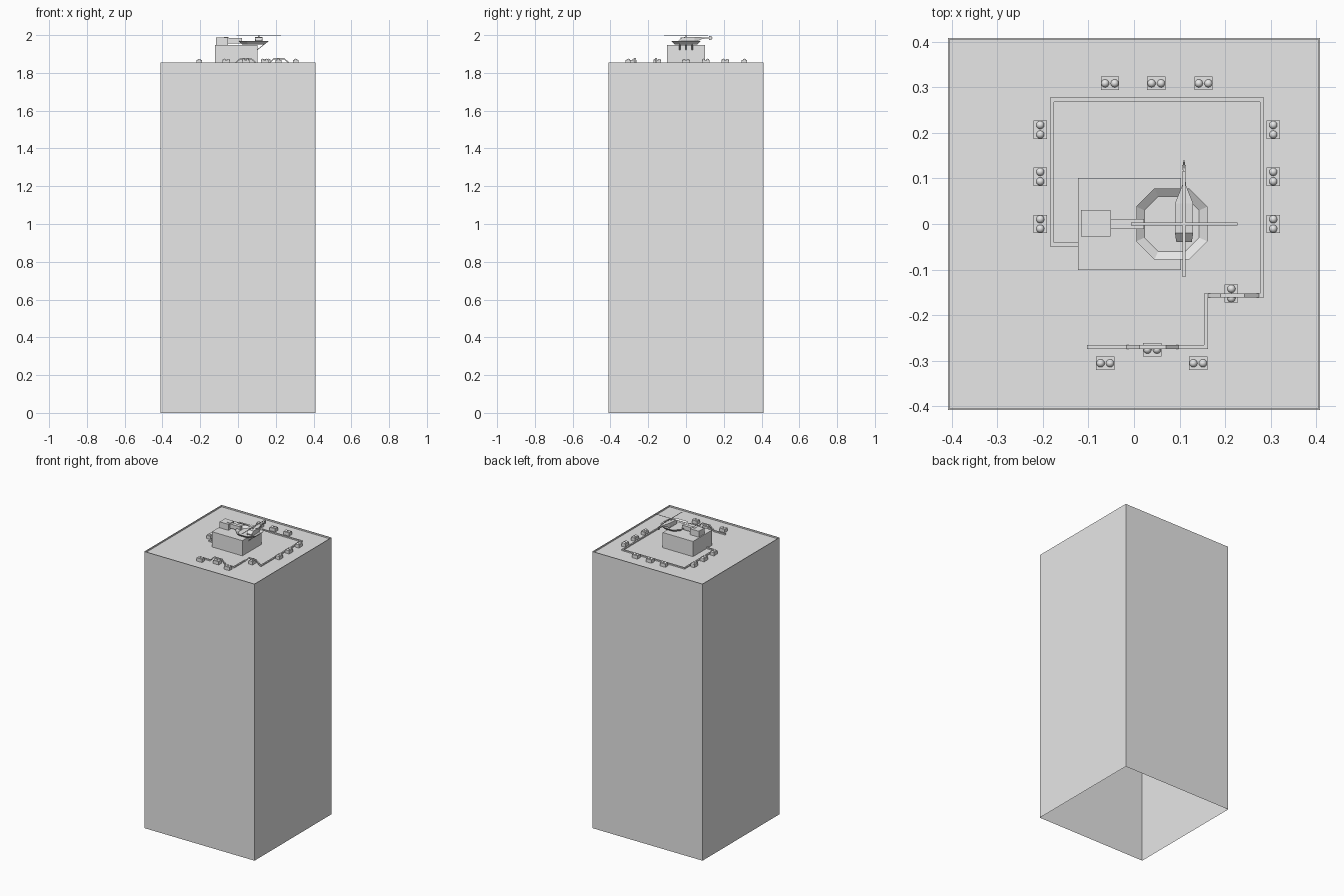
import bpy, bmesh, math
from mathutils import Vector

if "Cube" in bpy.data.objects:
    bpy.data.objects.remove(bpy.data.objects["Cube"], do_unlink=True)

grey = bpy.data.materials.new("plain grey")
grey.use_nodes = True
grey.diffuse_color = (0.8, 0.8, 0.8, 1)
grey.node_tree.nodes["Principled BSDF"].inputs["Base Color"].default_value = (0.8, 0.8, 0.8, 1)


def finish(name, bm, recalc=True):
    if recalc:
        bmesh.ops.recalc_face_normals(bm, faces=bm.faces)
    mesh = bpy.data.meshes.new(name)
    bm.to_mesh(mesh)
    bm.free()
    mesh.materials.append(grey)
    obj = bpy.data.objects.new(name, mesh)
    bpy.context.collection.objects.link(obj)
    return obj


def box(name, x, y, z):
    """Box from (low, high) ranges on each axis."""
    bm = bmesh.new()
    bmesh.ops.create_cube(bm, size=1)
    for v in bm.verts:
        v.co = [r[0] if c < 0 else r[1] for r, c in zip((x, y, z), v.co)]
    return finish(name, bm)


def loft(name, rings, caps=True):
    """Skin a series of point rings, optionally closing the ends."""
    bm = bmesh.new()
    loops = [[bm.verts.new(p) for p in ring] for ring in rings]
    n = len(loops[0])
    for a, b in zip(loops, loops[1:]):
        for i in range(n):
            j = (i + 1) % n
            bm.faces.new((a[i], a[j], b[j], b[i]))
    if caps:
        bm.faces.new(loops[0][::-1])
        bm.faces.new(loops[-1])
    return finish(name, bm)


def square(half, z):
    return [(sx * half, sy * half, z) for sx, sy in ((-1, -1), (1, -1), (1, 1), (-1, 1))]


def octagon(half, corner, z, cx):
    pts = []
    for k in range(4):
        for a, b in ((half, -corner), (half, corner)):
            c, s = round(math.cos(k * math.pi / 2)), round(math.sin(k * math.pi / 2))
            pts.append((cx + a * c - b * s, a * s + b * c, z))
    return pts


def duct(name, path, width, height):
    """Square duct along a path, mitred at the plan corners."""
    pts = [Vector(p) for p in path]
    rings = []
    for i, p in enumerate(pts):
        a = (p - pts[i - 1]) if i else (pts[1] - p)
        b = (pts[i + 1] - p) if i < len(pts) - 1 else a
        na, nb = [Vector((-d.y, d.x, 0)).normalized() for d in (a, b)]
        side = (na + nb) / (1 + na.dot(nb)) * width / 2
        up = Vector((0, 0, height))
        rings.append([p + side, p - side, p - side + up, p + side + up])
    return loft(name, rings)


ROOF, RIM, TOP = 1.845, 1.855, 1.947

# Tower shell, open underneath, with a low parapet around a sunken roof
loft("tower", [square(0.409, 0), square(0.409, RIM), square(0.405, RIM), square(0.405, ROOF)], caps=False)
box("roof", (-0.405, 0.405), (-0.405, 0.405), (ROOF - 0.001, ROOF))

# Plant room with stair hut and walkway to the pad
box("plant_room", (-0.123, 0.103), (-0.101, 0.101), (ROOF, TOP))
box("stair_hut", (-0.117, -0.052), (-0.028, 0.031), (TOP, 1.987))
box("walkway", (-0.073, 0.022), (-0.011, 0.011), (1.956, 1.984))
box("walkway_head", (-0.073, -0.05), (-0.01, 0.01), (1.98, 1.989))

# Helipad: flat octagon with an upward sloping safety edge
PAD_X = 0.083
loft("helipad", [octagon(0.078, 0.038, 1.97, PAD_X), octagon(0.060, 0.030, 1.957, PAD_X),
                 octagon(0.060, 0.030, 1.951, PAD_X), octagon(0.078, 0.038, 1.968, PAD_X),
                 octagon(0.078, 0.038, 1.97, PAD_X)], caps=False)
loft("helipad_floor", [octagon(0.060, 0.030, z, PAD_X) for z in (1.951, 1.957)])
for i in (-1, 0, 1):
    y = i * 0.033
    duct("pad_strut", [(0.10, y, 1.918), (0.14, y, 1.95)], 0.006, 0.005)

# Air units: a low box with two domes on top
units = [(x, 0.309, 0) for x in (-0.053, 0.049, 0.153)]
units += [(x, y, 1) for x in (-0.206, 0.306) for y in (0, 0.104, 0.207)]
units += [(0.214, -0.153, 1), (-0.063, -0.306, 0), (0.141, -0.306, 0), (0.040, -0.276, 0)]
for x, y, turned in units:
    hx, hy = (0.015, 0.02) if turned else (0.02, 0.015)
    box("air_unit", (x - hx, x + hx), (y - hy, y + hy), (ROOF, 1.867))
    for s in (-1, 1):
        bm = bmesh.new()
        bmesh.ops.create_uvsphere(bm, u_segments=16, v_segments=8, radius=0.009)
        off = Vector((0, s * 0.0105, 0)) if turned else Vector((s * 0.0105, 0, 0))
        bmesh.ops.translate(bm, verts=bm.verts, vec=Vector((x, y, 1.866)) + off)
        for f in bm.faces:
            f.smooth = True
        finish("air_unit_dome", bm)

# Roof duct, rising over the two units in its way
HIGH = 1.872
duct("roof_duct", [
    (-0.12, -0.045, ROOF), (-0.18, -0.045, ROOF), (-0.18, 0.273, ROOF), (0.281, 0.273, ROOF),
    (0.281, -0.157, ROOF), (0.275, -0.157, ROOF), (0.243, -0.157, HIGH), (0.19, -0.157, HIGH),
    (0.163, -0.157, ROOF), (0.158, -0.157, ROOF), (0.158, -0.27, ROOF), (0.098, -0.27, ROOF),
    (0.07, -0.27, HIGH), (0.012, -0.27, HIGH), (-0.016, -0.27, ROOF), (-0.103, -0.27, ROOF),
], 0.009, 0.008)

# Helicopter: cabin and tail boom as one tapering hull
HX = 0.11
hull = [(-0.04, 0.017, 1.965, 1.971), (-0.02, 0.020, 1.962, 1.988), (0.045, 0.020, 1.963, 1.991),
        (0.075, 0.008, 1.974, 1.990), (0.085, 0.004, 1.980, 1.988), (0.139, 0.002, 1.983, 1.987)]
loft("helicopter_hull", [[(HX - w, y, lo), (HX + w, y, lo), (HX + w, y, hi), (HX - w, y, hi)]
                         for y, w, lo, hi in hull])
box("tail_fin", (HX - 0.001, HX + 0.001), (0.122, 0.136), (1.974, 1.996))
box("tail_plane", (HX - 0.004, HX + 0.004), (0.12, 0.13), (1.984, 1.986))
box("rotor_mast", (HX - 0.003, HX + 0.003), (-0.003, 0.003), (1.985, 1.9995))
box("rotor_blade_across", (HX - 0.117, HX + 0.117), (-0.003, 0.003), (1.9992, 2.0))
box("rotor_blade_along", (HX - 0.003, HX + 0.003), (-0.117, 0.117), (1.9992, 2.0))
for s in (-1, 1):
    x = HX + s * 0.016
    box("skid", (x - 0.0015, x + 0.0015), (-0.035, 0.045), (1.957, 1.960))
    for y in (-0.01, 0.03):
        box("skid_leg", (x - 0.001, x + 0.001), (y - 0.001, y + 0.001), (1.959, 1.967))
